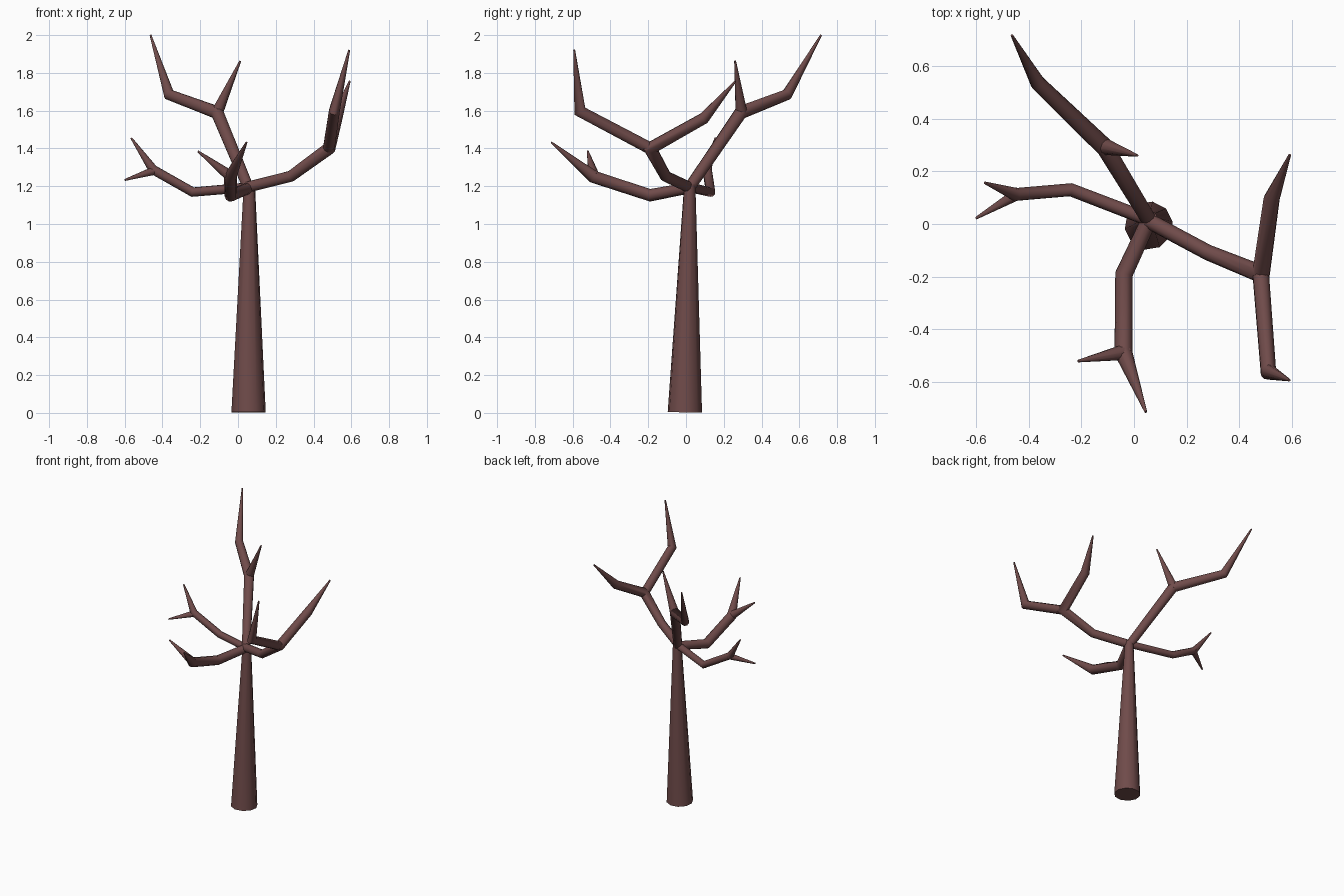
import bpy, bmesh, math
from mathutils import Vector

if "Cube" in bpy.data.objects:
    bpy.data.objects.remove(bpy.data.objects["Cube"])

bark = bpy.data.materials.new("bark")
bark.diffuse_color = (0.16, 0.07, 0.068, 1)
bark.use_nodes = True
bark.node_tree.nodes["Principled BSDF"].inputs["Base Color"].default_value = bark.diffuse_color
SIDES = 10


def limb(name, points):
    """Tapered tube through (x, y, z, radius) points with mitred joints."""
    pts = [Vector(p[:3]) for p in points]
    dirs = [(b - a).normalized() for a, b in zip(pts, pts[1:])]
    bm = bmesh.new()
    u = dirs[0].orthogonal().normalized()
    rings = []
    for i, p in enumerate(pts):
        d0, d1 = dirs[max(i - 1, 0)], dirs[min(i, len(dirs) - 1)]
        cut = (d0 + d1).normalized()
        v = d0.cross(u)
        ring = []
        for k in range(SIDES):
            a = 2 * math.pi * k / SIDES
            off = (u * math.cos(a) + v * math.sin(a)) * points[i][3]
            # slide along the incoming direction onto the mitre plane
            off -= d0 * (off.dot(cut) / d0.dot(cut))
            ring.append(bm.verts.new(p + off))
        rings.append(ring)
        u = d0.rotation_difference(d1) @ u
    for r0, r1 in zip(rings, rings[1:]):
        for k in range(SIDES):
            n = (k + 1) % SIDES
            bm.faces.new((r0[k], r0[n], r1[n], r1[k]))
    bm.faces.new(rings[0][::-1])
    bm.faces.new(rings[-1])
    bmesh.ops.recalc_face_normals(bm, faces=bm.faces)
    me = bpy.data.meshes.new(name)
    bm.to_mesh(me)
    bm.free()
    me.materials.append(bark)
    ob = bpy.data.objects.new(name, me)
    bpy.context.collection.objects.link(ob)
    bpy.context.view_layer.objects.active = ob
    ob.select_set(True)
    bpy.ops.object.shade_smooth_by_angle(angle=math.radians(40))
    ob.select_set(False)


TIP = 0.005
# Trunk
limb("trunk", [(0.056, -0.006, 0.003, 0.092), (0.06, 0.02, 1.21, 0.03)])

# Tall back-left branch with a side twig
limb("back_branch", [(0.06, 0.01, 1.18, 0.03), (-0.11, 0.29, 1.59, 0.035),
                     (-0.365, 0.535, 1.685, 0.029), (-0.463, 0.715, 2.0, TIP)])
limb("back_twig", [(-0.115, 0.295, 1.58, 0.033), (0.012, 0.26, 1.863, TIP)])

# Right branch splitting into two upright arms
limb("right_branch", [(0.05, 0.015, 1.195, 0.03), (0.28, -0.108, 1.253, 0.03),
                      (0.482, -0.19, 1.4, 0.034), (0.522, 0.095, 1.56, 0.031),
                      (0.591, 0.262, 1.756, TIP)])
limb("right_arm", [(0.48, -0.18, 1.395, 0.032), (0.51, -0.562, 1.597, 0.03),
                   (0.589, -0.592, 1.922, TIP)])

# Left branch with a forked end
limb("left_branch", [(0.06, 0.015, 1.195, 0.026), (-0.24, 0.13, 1.169, 0.025),
                     (-0.45, 0.112, 1.288, 0.025), (-0.565, 0.156, 1.455, TIP)])
limb("left_twig", [(-0.435, 0.118, 1.285, 0.024), (-0.599, 0.022, 1.233, TIP)])

# Front branch with a forked end
limb("front_branch", [(0.055, 0.01, 1.19, 0.03), (-0.038, -0.19, 1.152, 0.033),
                      (-0.04, -0.49, 1.25, 0.034), (0.045, -0.713, 1.432, TIP)])
limb("front_twig", [(-0.03, -0.485, 1.245, 0.032), (-0.212, -0.52, 1.385, TIP)])
